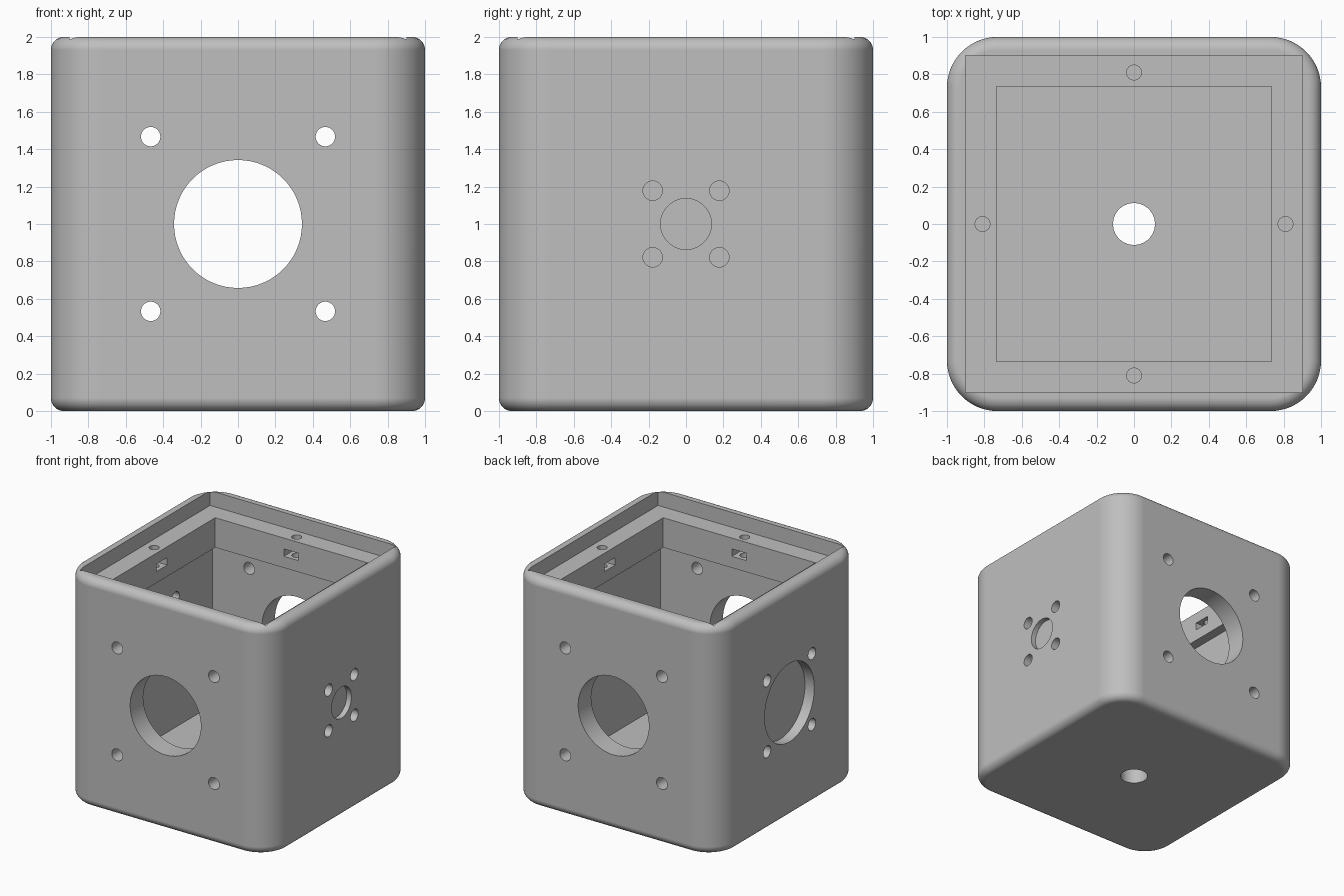
import bpy
import bmesh
from math import sin, cos, pi
from mathutils import Matrix, Vector

if "Cube" in bpy.data.objects:
    bpy.data.objects.remove(bpy.data.objects["Cube"], do_unlink=True)

CORNER, FILLET, SEGMENTS = 0.27, 0.07, 16
MID = 1.0          # height of the hole patterns
ALONG = {"x": Matrix.Rotation(pi / 2, 4, "Y"),
         "y": Matrix.Rotation(pi / 2, 4, "X"),
         "z": Matrix.Identity(4)}

grey = bpy.data.materials.new("plain grey")
grey.use_nodes = True
grey.diffuse_color = (0.52, 0.52, 0.52, 1)
grey.node_tree.nodes["Principled BSDF"].inputs["Base Color"].default_value = grey.diffuse_color


def make_object(name, bm):
    bmesh.ops.recalc_face_normals(bm, faces=bm.faces)
    mesh = bpy.data.meshes.new(name)
    bm.to_mesh(mesh)
    bm.free()
    mesh.materials.append(grey)
    obj = bpy.data.objects.new(name, mesh)
    bpy.context.collection.objects.link(obj)
    return obj


def rounded_ring(bm, inset, z):
    """One rounded-square outline, shrunk by inset."""
    centre, radius = 1 - CORNER, CORNER - inset
    ring = []
    for quarter in range(4):
        turn = Matrix.Rotation(quarter * pi / 2, 4, "Z")
        for i in range(SEGMENTS + 1):
            a = i * pi / 2 / SEGMENTS
            p = Vector((centre + radius * cos(a), centre + radius * sin(a), z))
            ring.append(bm.verts.new(turn @ p))
    return ring


def build_shell():
    """Rounded block with filleted top and bottom rims."""
    bm = bmesh.new()
    steps = [i * pi / 2 / 8 for i in range(9)]
    levels = [(FILLET * (1 - sin(a)), FILLET * (1 - cos(a))) for a in steps]
    levels += [(inset, 2 - z) for inset, z in reversed(levels)]
    rings = [rounded_ring(bm, *level) for level in levels]
    for low, high in zip(rings, rings[1:]):
        for i in range(len(low)):
            j = (i + 1) % len(low)
            bm.faces.new((low[i], low[j], high[j], high[i]))
    bm.faces.new(rings[0])
    bm.faces.new(rings[-1])
    return make_object("housing", bm)


def cut(cutter):
    cutter.hide_render = True
    mod = housing.modifiers.new("cut", "BOOLEAN")
    mod.operation, mod.solver, mod.object = "DIFFERENCE", "EXACT", cutter
    bpy.ops.object.modifier_apply(modifier=mod.name)
    bpy.data.objects.remove(cutter, do_unlink=True)


def cut_box(low, high):
    low, high = Vector(low), Vector(high)
    bm = bmesh.new()
    bmesh.ops.create_cube(bm, size=1, matrix=Matrix.Translation((low + high) / 2)
                          @ Matrix.Diagonal((*(high - low), 1)))
    cut(make_object("box_cutter", bm))


def cut_hole(centre, axis, radius, length):
    bm = bmesh.new()
    bmesh.ops.create_cone(bm, cap_ends=True, segments=64 if radius > 0.1 else 32,
                          radius1=radius, radius2=radius, depth=length,
                          matrix=Matrix.Translation(centre) @ ALONG[axis])
    cut(make_object("hole_cutter", bm))


def square_pattern(offset):
    return [(s * offset, MID + t * offset) for s in (-1, 1) for t in (-1, 1)]


housing = build_shell()
bpy.context.view_layer.objects.active = housing
housing.select_set(True)

# Cavity under the lip, opening through the lip, and lid recess
for half, z0, z1 in ((0.82, 0.18, 1.61), (0.735, 1.4, 1.95), (0.9, 1.87, 2.2)):
    cut_box((-half, -half, z0), (half, half, z1))

# Front and back: large opening with four bolt holes
cut_hole((0, 0, MID), "y", 0.342, 3)
for x, z in square_pattern(0.467):
    cut_hole((x, 0, z), "y", 0.052, 3)

# +x side: shallow round pocket with four bolt holes
cut_hole((1, 0, MID), "x", 0.136, 0.09)
for y, z in square_pattern(0.178):
    cut_hole((1, y, z), "x", 0.052, 0.5)

# -x side: large round pocket with four bolt holes
cut_hole((-1, 0, MID), "x", 0.342, 0.18)
for y, z in square_pattern(0.31):
    cut_hole((-1, y, z), "x", 0.052, 0.5)

# Floor: cable hole
cut_hole((0, 0, 0), "z", 0.112, 0.6)

# Lip: screw holes with nut slots opening into the cavity
for dx, dy in ((1, 0), (-1, 0), (0, 1), (0, -1)):
    centre = Vector((dx, dy, 0)) * 0.81
    cut_hole(centre + Vector((0, 0, 1.8)), "z", 0.04, 0.3)
    hx, hy = (0.08, 0.072) if dx else (0.072, 0.08)
    cut_box(centre + Vector((-hx, -hy, 1.71)), centre + Vector((hx, hy, 1.775)))

# Smooth fillets and holes, crisp edges
bpy.ops.object.shade_smooth_by_angle(angle=pi / 6)
weighted = housing.modifiers.new("weighted normals", "WEIGHTED_NORMAL")
weighted.keep_sharp = True
bpy.ops.object.modifier_apply(modifier=weighted.name)
